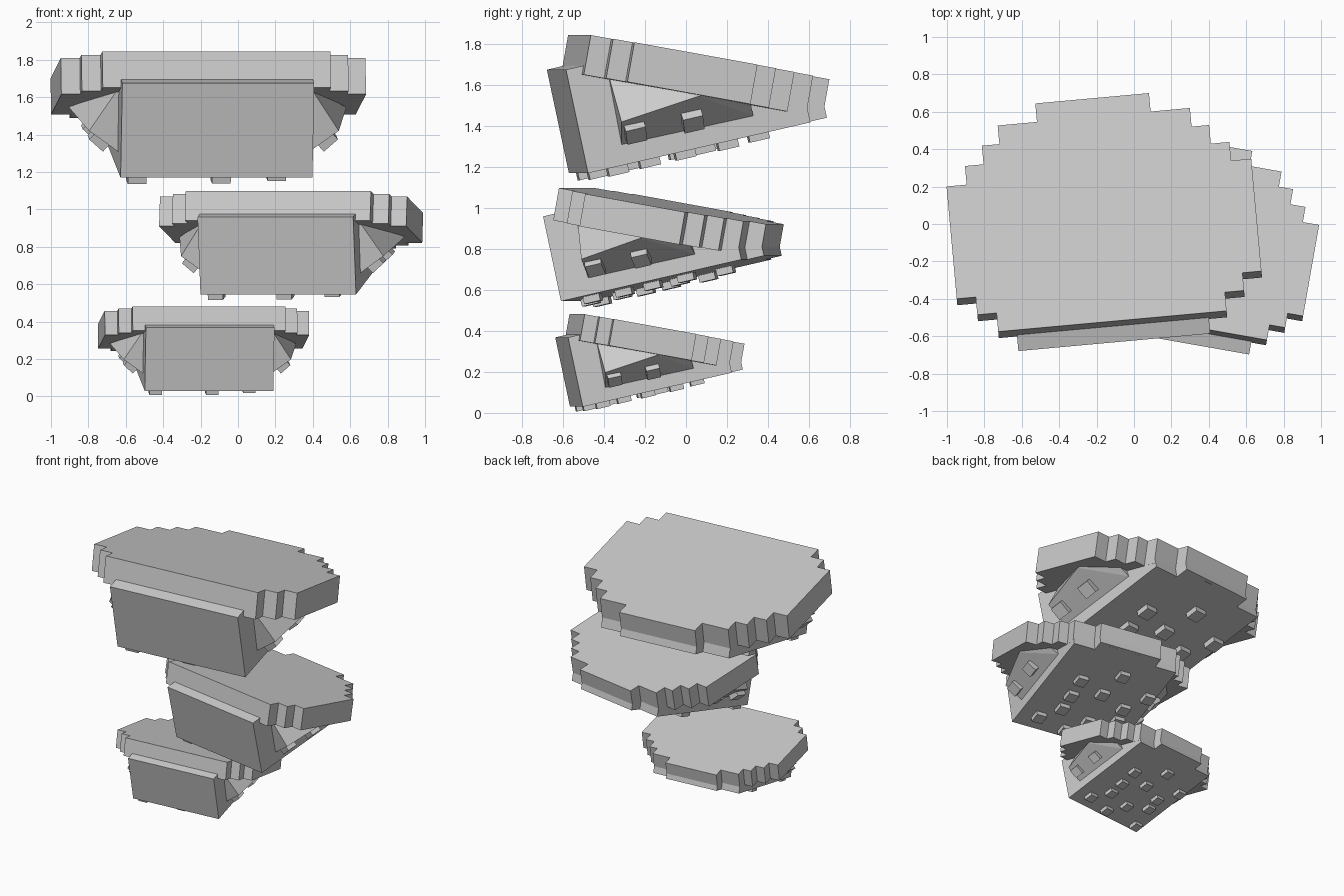
import bpy, bmesh
from math import radians
from mathutils import Matrix, Vector

if "Cube" in bpy.data.objects:
    bpy.data.objects.remove(bpy.data.objects["Cube"])


def make_object(name, bm, frame):
    bmesh.ops.recalc_face_normals(bm, faces=bm.faces)
    bm.transform(frame)
    mesh = bpy.data.meshes.new(name)
    bm.to_mesh(mesh)
    bm.free()
    obj = bpy.data.objects.new(name, mesh)
    bpy.context.collection.objects.link(obj)


def loft(bm, ring, shift):
    """Close a solid between a ring and a shifted copy of it."""
    a = [bm.verts.new(p) for p in ring]
    b = [bm.verts.new(Vector(p) + Vector(shift)) for p in ring]
    bm.faces.new(a)
    bm.faces.new(b[::-1])
    for i in range(len(a)):
        j = (i + 1) % len(a)
        bm.faces.new((a[i], a[j], b[j], b[i]))


def box(bm, pos, rot, size):
    m = Matrix.Translation(pos) @ rot @ Matrix.Diagonal((*size, 1))
    bmesh.ops.create_cube(bm, size=1, matrix=m)


# Half outline of the cap as (half width, y at start, y at end) steps
STEPS = [(.613, .005, .105), (.716, .105, .2), (.818, .2, .803),
         (.71, .803, .903), (.61, .903, 1.003), (.516, 1.003, 1.103), (.305, 1.103, 1.202)]
# Underside knobs as (fraction across from the right, fraction from front to back)
KNOBS = [(.28, .63), (.59, .79), (.30, .445), (.54, .55), (.93, .64), (.31, .29),
         (.80, .46), (.175, .14), (.60, .23), (.83, .32), (.47, .08), (.91, .07)]
HALF = .515


def shelf(label, pos, yaw, scale):
    frame = (Matrix.Translation(pos) @ Matrix.Rotation(radians(yaw), 4, 'Z')
             @ Matrix.Scale(scale, 4))

    # Stepped cap, sloping down to the back
    right = [(x, y) for x, y0, y1 in STEPS for y in (y0, y1)]
    outline = right + [(-x, y) for x, y in reversed(right)]
    bm = bmesh.new()
    loft(bm, [(x, y, .675 - .18 * y) for x, y in outline], (0, -.0345, -.193))
    make_object(label + "_cap", bm, frame)

    # Wedge body with a narrower strip at the back
    bm = bmesh.new()
    main = [(-.108, .505), (0, 0), (1.09, .248), (1.066, .36), (.05, .542)]
    tail = [(1.09, .248), (1.19, .271), (1.168, .37), (1.066, .36)]
    for w, profile in ((HALF, main), (.305, tail)):
        loft(bm, [(-w, y, z) for y, z in profile], (2 * w, 0, 0))
    make_object(label + "_body", bm, frame)

    # Flared side panels and their knobs
    for side, s in (("right", 1), ("left", -1)):
        bm = bmesh.new()
        pts = [(HALF, .165, .14), (HALF, .81, .28), (.67, .15, .25), (.745, .52, .375),
               (.70, .76, .43), (HALF, .10, .48), (HALF, .76, .43)]
        bmesh.ops.convex_hull(bm, input=[bm.verts.new((s * x, y, z)) for x, y, z in pts])
        bmesh.ops.dissolve_limit(bm, angle_limit=radians(2), verts=bm.verts, edges=bm.edges)
        make_object(f"{label}_{side}_panel", bm, frame)
        bm = bmesh.new()
        rot = Matrix.Rotation(radians(13), 4, 'X') @ Matrix.Rotation(radians(-42 * s), 4, 'Y')
        for p in ((.6, .22, .215), (.61, .5, .27)):
            box(bm, (s * p[0], p[1], p[2]), rot, (.1, .1, .09))
        make_object(f"{label}_{side}_knobs", bm, frame)

    # Knobs under the body
    bm = bmesh.new()
    for u, v in KNOBS:
        box(bm, (HALF * (1 - 2 * u), 1.12 * v, .255 * v),
            Matrix.Rotation(radians(13), 4, 'X'), (.1, .1, .085))
    make_object(label + "_underside_knobs", bm, frame)


shelf("top_shelf", (-.115, -.525, 1.17), 5.2, 1)
shelf("middle_shelf", (.215, -.537, .545), -10, .82)
shelf("bottom_shelf", (-.155, -.535, .03), 5.2, .67)
